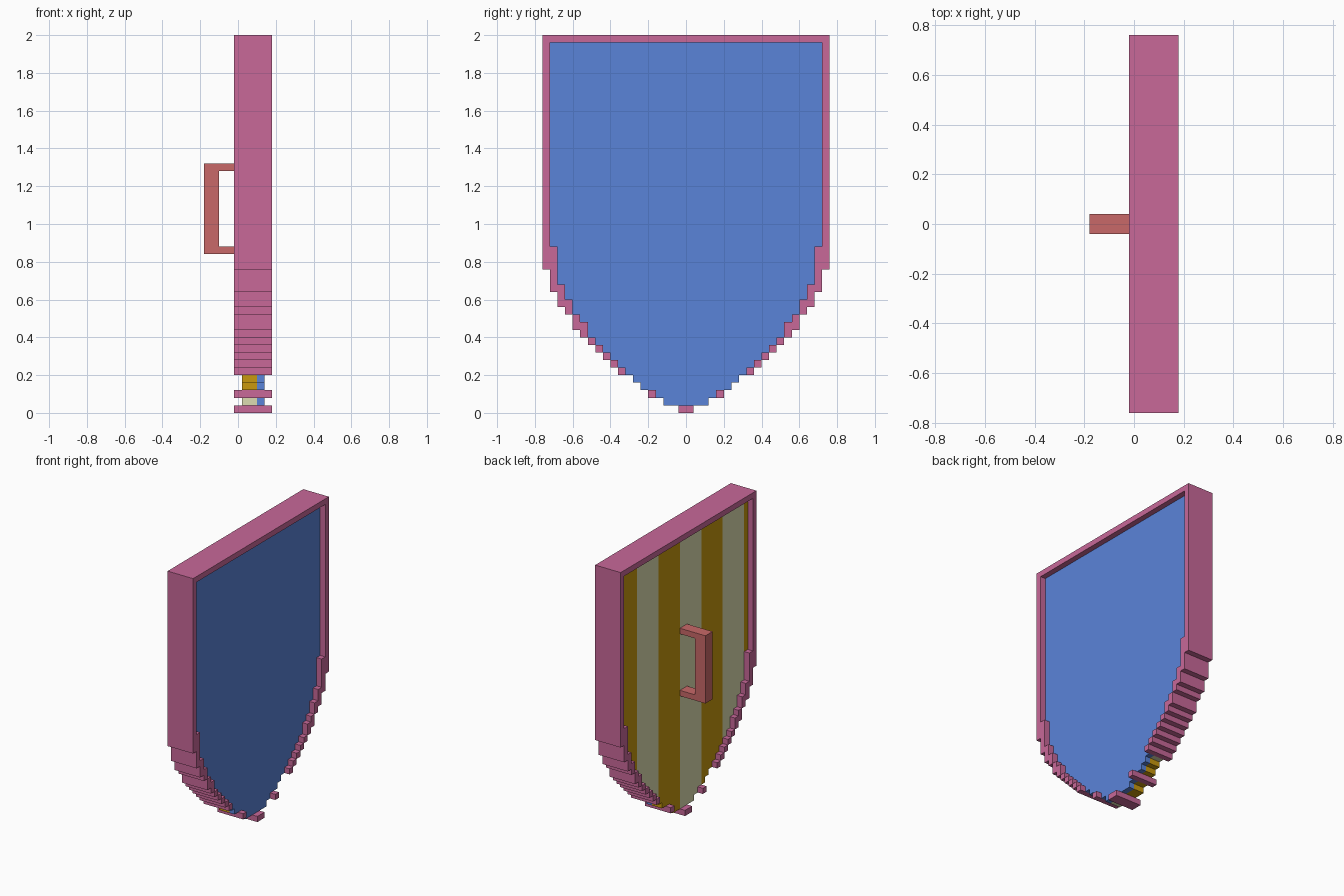
import bpy, bmesh

cube = bpy.data.objects.get("Cube")
if cube:
    bpy.data.objects.remove(cube, do_unlink=True)

U = 0.04  # size of one block


def material(name, rgb):
    lin = [((c / 255 + 0.055) / 1.055) ** 2.4 for c in rgb] + [1.0]
    m = bpy.data.materials.new(name)
    m.use_nodes = True
    m.diffuse_color = lin
    m.node_tree.nodes["Principled BSDF"].inputs["Base Color"].default_value = lin
    return m


pink = material("pink", (200, 104, 153))
blue = material("blue", (90, 132, 217))
gold = material("gold", (200, 152, 14))
stone = material("pale_stone", (220, 220, 177))
red = material("dusty_red", (200, 104, 104))


def finish(name, bm, mats, thickness):
    """Turn a flat sheet into a solid plate, growing away from its normal."""
    me = bpy.data.meshes.new(name)
    bm.to_mesh(me)
    bm.free()
    for m in mats:
        me.materials.append(m)
    ob = bpy.data.objects.new(name, me)
    bpy.context.collection.objects.link(ob)
    mod = ob.modifiers.new("thickness", "SOLIDIFY")
    mod.thickness = thickness
    mod.offset = -1


def block_plate(name, spans, x0, x1, mats, pick=lambda col: 0):
    """Stepped plate from rows (row, inner, outer) mirrored across y = 0."""
    bm = bmesh.new()
    for row, inner, outer in spans:
        cols = list(range(inner, outer))
        for c in cols + [-c - 1 for c in cols]:
            corners = ((c, row), (c, row + 1), (c + 1, row + 1), (c + 1, row))
            f = bm.faces.new([bm.verts.new((x0, y * U, z * U)) for y, z in corners])
            f.material_index = pick(c)
    bmesh.ops.remove_doubles(bm, verts=bm.verts[:], dist=U / 10)
    bmesh.ops.dissolve_limit(bm, angle_limit=0.01, verts=bm.verts[:],
                             edges=bm.edges[:], delimit={"MATERIAL"})
    finish(name, bm, mats, x1 - x0)


def expand(bands):
    """Bands of (first row, end row, half width) to a row lookup."""
    return {r: w for a, b, w in bands for r in range(a, b)}


# Half widths, in blocks, of the panel and of the rim's outside edge
panel = expand([(1, 2, 3), (2, 3, 4), (3, 4, 6), (4, 5, 7), (5, 6, 8), (6, 7, 9),
                (7, 8, 10), (8, 9, 11), (9, 10, 12), (10, 12, 13), (12, 13, 14),
                (13, 15, 15), (15, 17, 16), (17, 22, 17), (22, 49, 18)])
outside = expand([(0, 1, 1), (2, 3, 5), (5, 6, 9), (6, 7, 10), (7, 8, 11),
                  (8, 9, 12), (9, 10, 13), (10, 11, 14), (11, 13, 15),
                  (13, 14, 16), (14, 16, 17), (16, 19, 18), (19, 50, 19)])
panel_rows = [(r, 0, w) for r, w in panel.items()]
rim_rows = [(r, panel.get(r, 0), w) for r, w in outside.items()]
block_plate("rim", rim_rows, -0.02, 0.18, [pink])
block_plate("face_panel", panel_rows, 0.10, 0.14, [blue])

# Backing boards: vertical stripes six blocks wide
block_plate("striped_backing", panel_rows, 0.02, 0.10, [stone, gold],
            lambda col: (col + 17) // 6 % 2)

# Handle: C-shaped profile, two blocks wide
bm = bmesh.new()
profile = [(-0.18, 0.84), (0.02, 0.84), (0.02, 0.88), (-0.10, 0.88),
           (-0.10, 1.28), (0.02, 1.28), (0.02, 1.32), (-0.18, 1.32)]
bm.faces.new([bm.verts.new((x, -0.04, z)) for x, z in profile])
finish("handle", bm, [red], 0.08)
